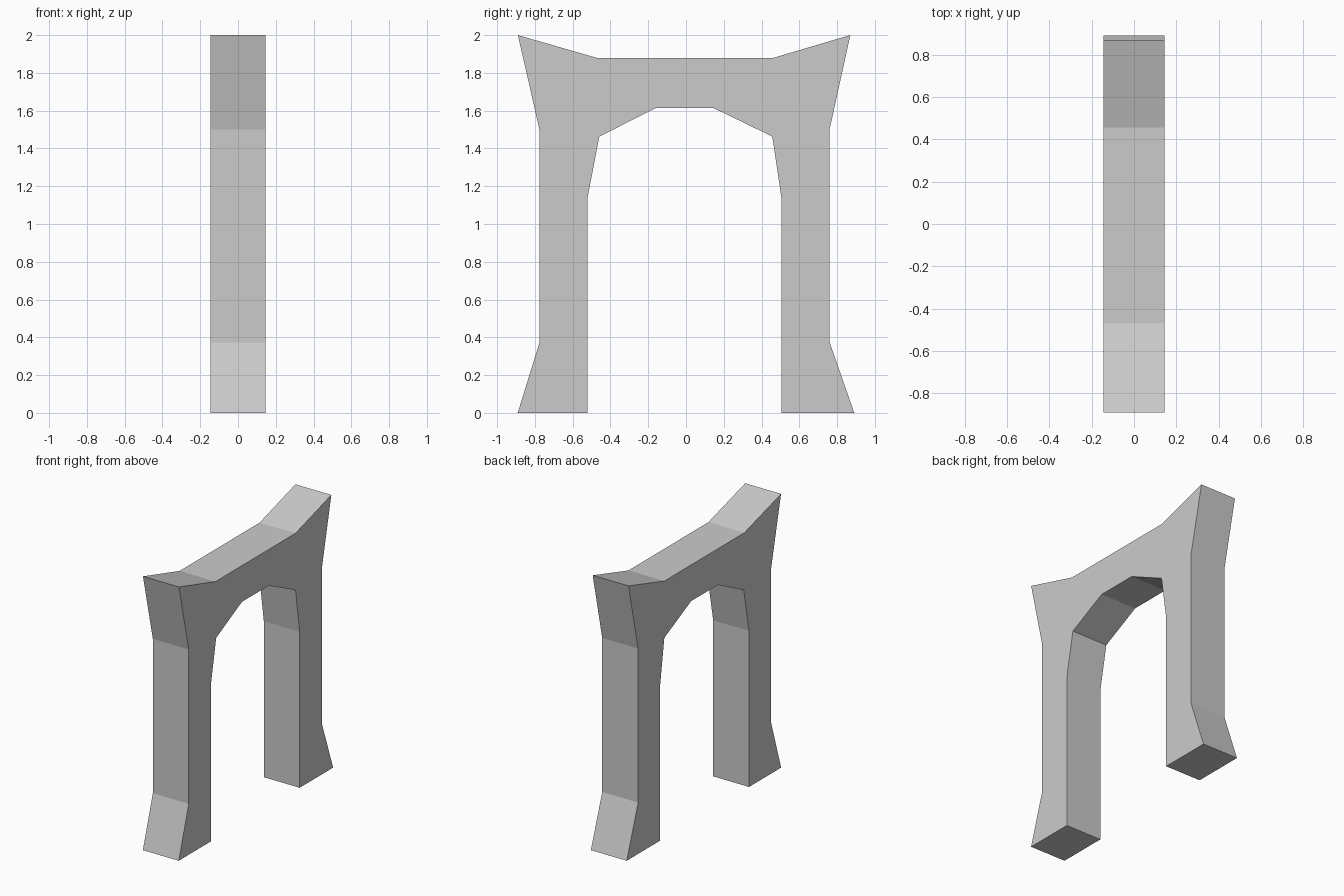
import bpy, bmesh

if "Cube" in bpy.data.objects:
    bpy.data.objects.remove(bpy.data.objects["Cube"])

HALF_DEPTH = 0.145

# Arch outline as (y, z), anticlockwise seen from +x
outer = [(0.505, 0), (0.891, 0), (0.76, 0.375), (0.76, 1.50), (0.87, 2.0),
         (0.457, 1.878), (-0.467, 1.878), (-0.89, 2.0), (-0.776, 1.50),
         (-0.776, 0.372), (-0.891, 0), (-0.521, 0)]
opening = [(-0.521, 1.14), (-0.459, 1.463), (-0.161, 1.613),
           (0.148, 1.613), (0.457, 1.463), (0.505, 1.14)]


def extrude_profile(name, points, half):
    """Extrude a (y, z) outline symmetrically along x."""
    bm = bmesh.new()
    face = bm.faces.new([bm.verts.new((-half, y, z)) for y, z in points])
    result = bmesh.ops.extrude_face_region(bm, geom=[face], use_keep_orig=True)
    moved = [v for v in result["geom"] if isinstance(v, bmesh.types.BMVert)]
    bmesh.ops.translate(bm, verts=moved, vec=(2 * half, 0, 0))
    bmesh.ops.recalc_face_normals(bm, faces=bm.faces)
    mesh = bpy.data.meshes.new(name)
    bm.to_mesh(mesh)
    bm.free()
    obj = bpy.data.objects.new(name, mesh)
    bpy.context.collection.objects.link(obj)
    return obj


# Gateway frame: two flared legs joined by a faceted arch and winged lintel
extrude_profile("arch_frame", outer + opening, HALF_DEPTH)
